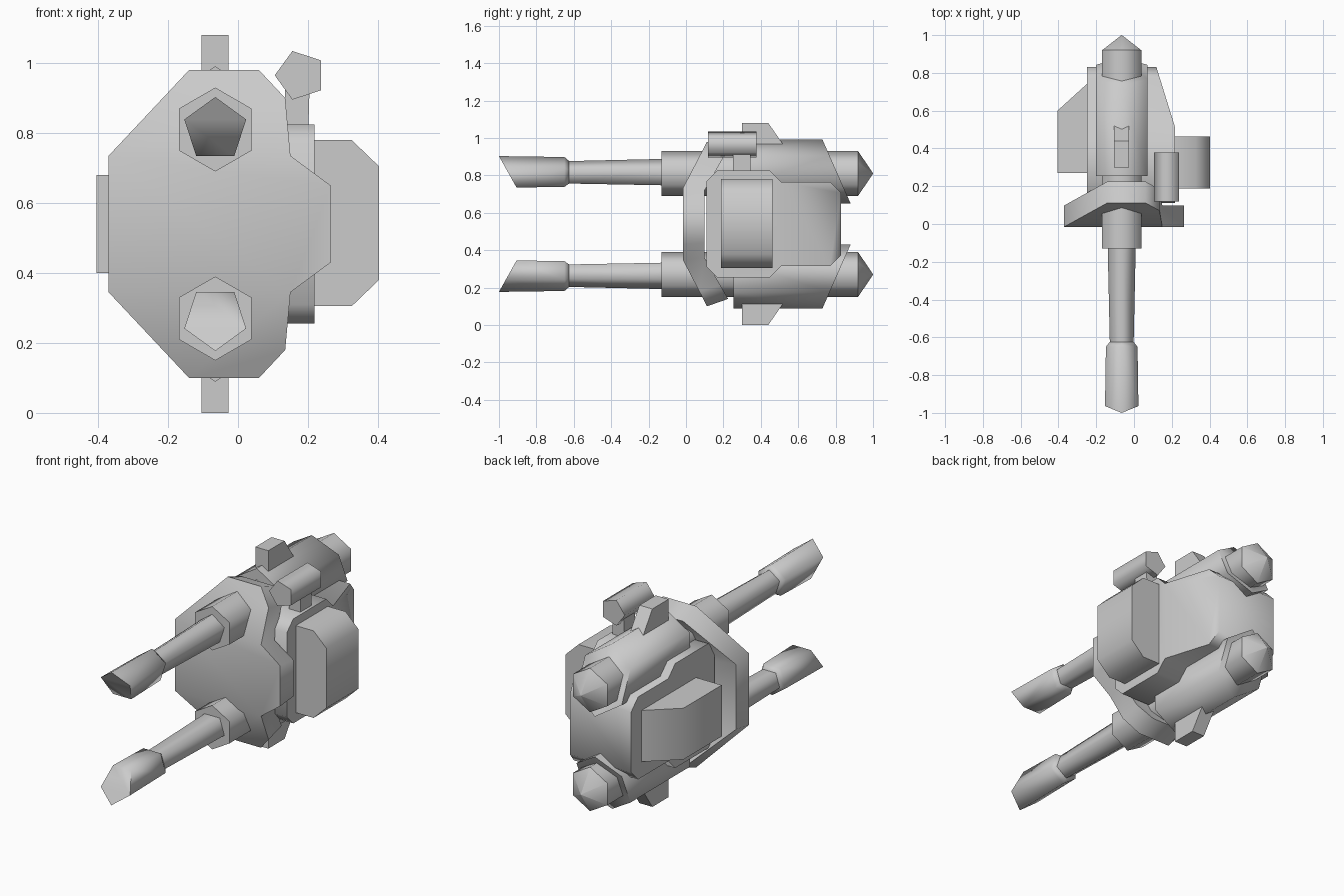
import bpy, bmesh, math

cube = bpy.data.objects.get("Cube")
if cube:
    bpy.data.objects.remove(cube, do_unlink=True)

MID = 0.54       # mirror height between the two guns
GUN_X = -0.065   # gun axis
GUN_Z = 0.81

grey = bpy.data.materials.new("armour_grey")
grey.use_nodes = True
grey.diffuse_color = (0.6, 0.6, 0.6, 1)
grey.node_tree.nodes["Principled BSDF"].inputs["Base Color"].default_value = (0.6, 0.6, 0.6, 1)


def loft(name, rings, caps=None, smooth=75):
    """Skin a stack of rings and close both ends; caps may split the end faces."""
    bm = bmesh.new()
    loops = [[bm.verts.new(p) for p in ring] for ring in rings]
    n = len(rings[0])
    for a, b in zip(loops, loops[1:]):
        for i in range(n):
            j = (i + 1) % n
            bm.faces.new((a[i], a[j], b[j], b[i]))
    for end in (loops[0], loops[-1]):
        for cap in caps or [range(n)]:
            bm.faces.new([end[i] for i in cap])
    bmesh.ops.recalc_face_normals(bm, faces=bm.faces)
    mesh = bpy.data.meshes.new(name)
    bm.to_mesh(mesh)
    bm.free()
    mesh.polygons.foreach_set("use_smooth", [True] * len(mesh.polygons))
    mesh.set_sharp_from_angle(angle=math.radians(smooth))
    mesh.materials.append(grey)
    obj = bpy.data.objects.new(name, mesh)
    bpy.context.collection.objects.link(obj)
    return obj


def ring(n, r, y, cx=GUN_X, cz=GUN_Z, stretch=1.0, turn=90, slant=0.0):
    """Polygon ring around the y axis; slant shifts y with height."""
    pts = []
    for i in range(n):
        a = math.radians(turn) + math.tau * i / n
        dz = r * stretch * math.sin(a)
        pts.append((cx + r * math.cos(a), y + slant * dz, cz + dz))
    return pts


def flip(rings, side):
    """Reflect rings about the mid height for the lower gun."""
    return [[(x, y, MID + side * (z - MID)) for x, y, z in r] for r in rings]


# Twin guns with their housings and fins
for label, side in (("upper", 1), ("lower", -1)):
    loft(label + "_muzzle", flip([
        ring(5, 0.093, -0.948, slant=-0.56),
        ring(5, 0.088, -0.65),
        ring(5, 0.067, -0.625)], side))
    loft(label + "_barrel", flip([ring(5, 0.066, -0.64), ring(5, 0.078, -0.12)], side))
    loft(label + "_sleeve", flip([ring(6, 0.12, -0.13), ring(6, 0.12, 0.92)], side))
    loft(label + "_rear_cone", flip([ring(6, 0.12, 0.92), ring(6, 0.001, 1.0)], side))
    loft(label + "_housing", flip([
        ring(6, 0.158, 0.255, cz=0.82, stretch=1.08),
        ring(6, 0.158, 0.805, cz=0.82, stretch=1.08, slant=-0.44)], side))
    fin = [(0.30, 0.95), (0.30, 1.08), (0.44, 1.08), (0.53, 0.95)]
    loft(label + "_fin", flip([[(x, y, z) for y, z in fin] for x in (-0.105, -0.027)], side),
         smooth=40)

# Stepped main body, its left flank tapering in towards the rear
half = [(0.11, 0.23), (0.165, 0.285), (0.45, 0.285), (0.51, 0.225), (0.77, 0.225), (0.83, 0.165)]
outline = [(y, MID - d) for y, d in half] + [(y, MID + d) for y, d in reversed(half)]
loft("body", [
    [(-0.25, y, z) for y, z in outline],
    [(0.218 - max(0, y - 0.51) * 0.31, y, z) for y, z in outline]],
    caps=[(0, 1, 2, 3, 8, 9, 10, 11), range(3, 9)])

# Front shield, folded back at top and bottom
low = [(-0.37, 0.345), (-0.14, 0.10), (0.06, 0.10), (0.135, 0.18), (0.15, 0.345), (0.265, 0.43)]
shield = low + [(x, 2 * MID - z) for x, z in reversed(low)]
front = [(x, -0.015 + max(0, abs(z - MID) - 0.195) * 0.52, z) for x, z in shield]
back = [(x, y + 0.113, MID + (z - MID) * 0.91) for x, y, z in front]
loft("front_shield", [front, back],
     caps=[range(5), (0, 4, 5, 6, 7, 11), range(7, 12)], smooth=60)

# Side pods
left = [(0.20, 0.305), (0.325, 0.305), (0.403, 0.38), (0.403, 0.705), (0.325, 0.78), (0.20, 0.78)]
loft("left_pod", [[(x, y, z) for x, z in left] for y in (0.187, 0.463)])
right = [(-0.24, 0.27), (-0.405, 0.27), (-0.405, 0.60), (-0.24, 0.75)]
loft("right_pod", [[(x, y, z) for x, y in right] for z in (0.40, 0.68)])

# Sight on its post
loft("sight", [ring(5, 0.073, y, cx=0.178, cz=0.965, turn=180) for y in (0.118, 0.378)])
post = [(0.13, 0.78), (0.20, 0.78), (0.205, 0.94), (0.135, 0.94)]
loft("sight_post", [[(x, y, z) for x, z in post] for y in (0.25, 0.345)])
